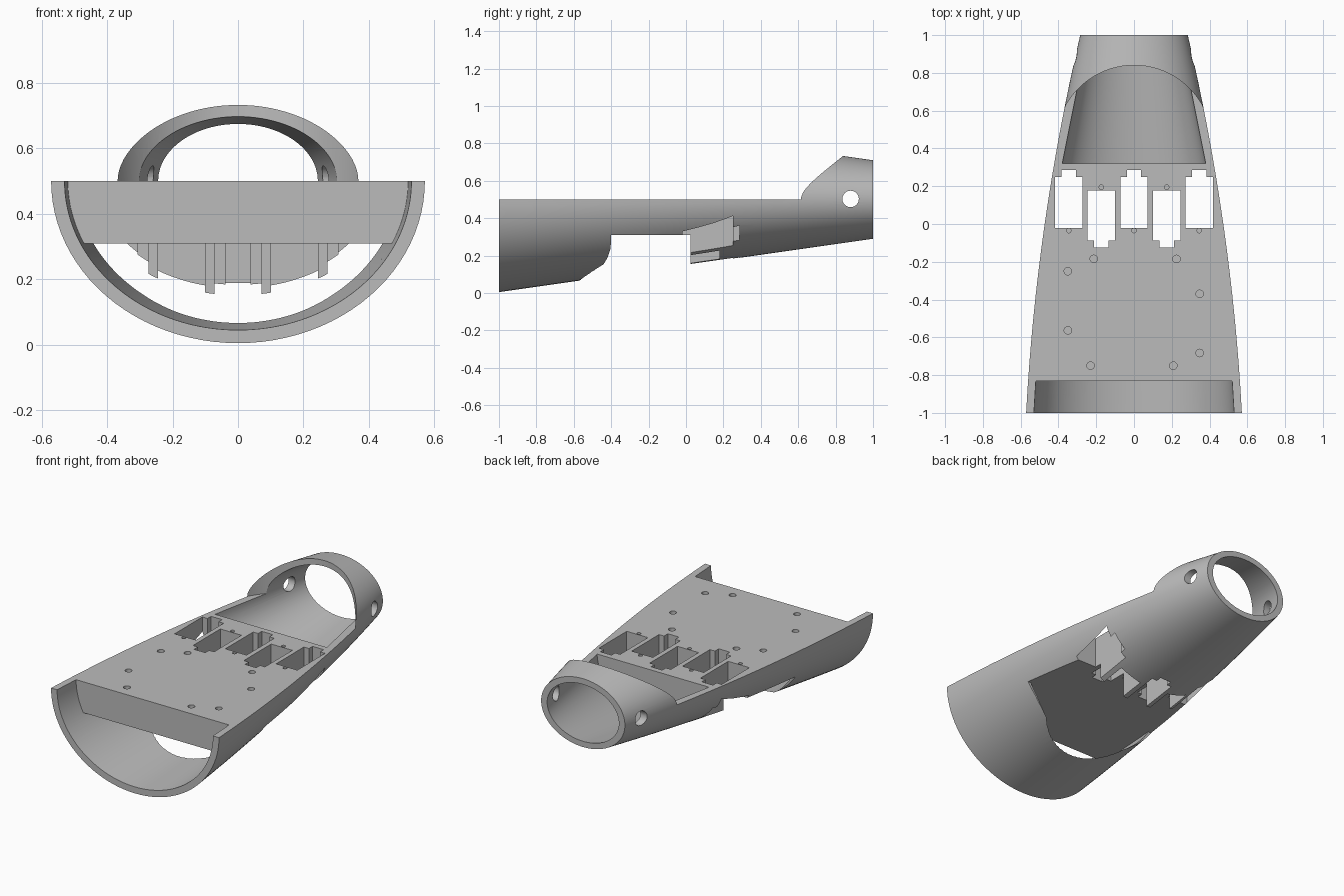
import bpy, bmesh, math

if "Cube" in bpy.data.objects:
    bpy.data.objects.remove(bpy.data.objects["Cube"], do_unlink=True)

AXIS_Z = 0.5
SEGMENTS = 96

grey = bpy.data.materials.new("plain grey")
grey.use_nodes = True
grey.diffuse_color = (0.5, 0.5, 0.5, 1)
grey.node_tree.nodes["Principled BSDF"].inputs["Base Color"].default_value = grey.diffuse_color


def finish(bm, name):
    bmesh.ops.recalc_face_normals(bm, faces=bm.faces)
    mesh = bpy.data.meshes.new(name)
    bm.to_mesh(mesh)
    bm.free()
    mesh.materials.append(grey)
    obj = bpy.data.objects.new(name, mesh)
    bpy.context.collection.objects.link(obj)
    return obj


def loft(name, stations, top=None):
    """Skin ellipses (y, half width, half height), optionally cut flat at z = top."""
    bm = bmesh.new()
    rings = []
    for y, w, h in stations:
        if top is None:
            angles = [math.tau * i / SEGMENTS for i in range(SEGMENTS)]
        else:
            start = math.asin((AXIS_Z - top) / h)
            span = math.pi - 2 * start
            angles = [start + span * i / SEGMENTS for i in range(SEGMENTS + 1)]
        rings.append([bm.verts.new((w * math.cos(a), y, AXIS_Z - h * math.sin(a))) for a in angles])
    for a, b in zip(rings, rings[1:]):
        for i in range(len(a)):
            j = (i + 1) % len(a)
            bm.faces.new((a[i], a[j], b[j], b[i]))
    bm.faces.new(rings[0])
    bm.faces.new(rings[-1])
    return finish(bm, name)


def prism(name, outline, low, high, axis="z"):
    """Extrude a 2D outline along z (outline is x, y) or along x (outline is y, z)."""
    bm = bmesh.new()
    place = (lambda p, d: (p[0], p[1], d)) if axis == "z" else (lambda p, d: (d, p[0], p[1]))
    a = [bm.verts.new(place(p, low)) for p in outline]
    b = [bm.verts.new(place(p, high)) for p in outline]
    bm.faces.new(a)
    bm.faces.new(b)
    for i in range(len(a)):
        j = (i + 1) % len(a)
        bm.faces.new((a[i], a[j], b[j], b[i]))
    return finish(bm, name)


def circle(cx, cy, r, n=32):
    return [(cx + r * math.cos(math.tau * i / n), cy + r * math.sin(math.tau * i / n)) for i in range(n)]


def cut(target, cutter):
    mod = target.modifiers.new(cutter.name, "BOOLEAN")
    mod.operation = "DIFFERENCE"
    mod.solver = "EXACT"
    mod.object = cutter
    cutter.hide_render = True
    bpy.context.view_layer.objects.active = target
    bpy.ops.object.modifier_apply(modifier=mod.name)
    bpy.data.objects.remove(cutter, do_unlink=True)


# Tapered outer body
def outer(y):
    width = 0.571 - 0.126 * (y + 1) - 0.045 * (y + 1) * (y - 0.62)
    return y, width, 0.495 - 0.1425 * (y + 1)


body = loft("forearm_shell", [outer(-1 + 2 * i / 16) for i in range(17)])


# Front mouth and the hollow below the deck
def front_inner(y):
    return y, 0.53 - 0.06 * (y + 1), 0.455 - 0.05 * (y + 1)


cut(body, loft("mouth_cutter", [front_inner(-1.05), front_inner(-0.83)], 0.6))
cut(body, loft("hollow_cutter", [front_inner(-0.9), front_inner(-0.39)], 0.31))


# Rear socket
def rear_inner(y):
    return y, 0.38 - 0.2 * (y - 0.32), 0.27 - 0.14 * (y - 0.32)


cut(body, loft("socket_cutter", [rear_inner(0.32), rear_inner(1.05)]))

# Opening through the underside, with a curved front edge
opening = [(-0.53, -0.1), (-0.53, 0.068), (-0.49, 0.095), (-0.45, 0.138), (-0.42, 0.188),
           (-0.403, 0.24), (-0.4, 0.31), (0.025, 0.31), (0.025, -0.1)]
cut(body, prism("opening_cutter", opening, -1, 1, "x"))

# Flat top, with a round front edge on the rear collar
cut(body, prism("flat_top_cutter", [(-1, -1.1), (1, -1.1), (1, 0.427), (-1, 0.427)], AXIS_Z, 1.2))
cut(body, prism("collar_edge_cutter", circle(0, 0.427, 0.413, 128), AXIS_Z, 1.3))

# Five staggered slots, each with a small tab at one end
for i, x in enumerate((-0.345, -0.173, 0, 0.173, 0.345)):
    start, end, tab = (-0.02, 0.25, 0.285) if i % 2 == 0 else (0.178, -0.088, -0.125)
    w, t = 0.072, 0.038
    outline = [(x - w, start), (x + w, start), (x + w, end), (x + t, end),
               (x + t, tab), (x - t, tab), (x - t, end), (x - w, end)]
    cut(body, prism("slot_cutter", outline, -0.2, 0.8))

# Blind screw holes in the deck
for x, y in ((-0.35, -0.25), (-0.213, -0.185), (0.225, -0.185), (0.348, -0.37),
             (-0.35, -0.563), (-0.23, -0.75), (0.208, -0.75), (0.348, -0.683)):
    cut(body, prism("screw_cutter", circle(x, y, 0.02, 24), 0.4, 0.7))
for x, y in ((-0.173, 0.195), (0.173, 0.195), (-0.345, -0.035), (0, -0.035), (0.345, -0.035)):
    cut(body, prism("pin_cutter", circle(x, y, 0.012, 16), 0.4, 0.7))

# Cross hole through the rear collar
cut(body, prism("cross_hole_cutter", circle(0.88, 0.503, 0.044), -1, 1, "x"))

# Smooth curves, sharp edges
bpy.ops.object.select_all(action="DESELECT")
body.select_set(True)
bpy.context.view_layer.objects.active = body
bpy.ops.object.shade_smooth_by_angle(angle=math.radians(30))
